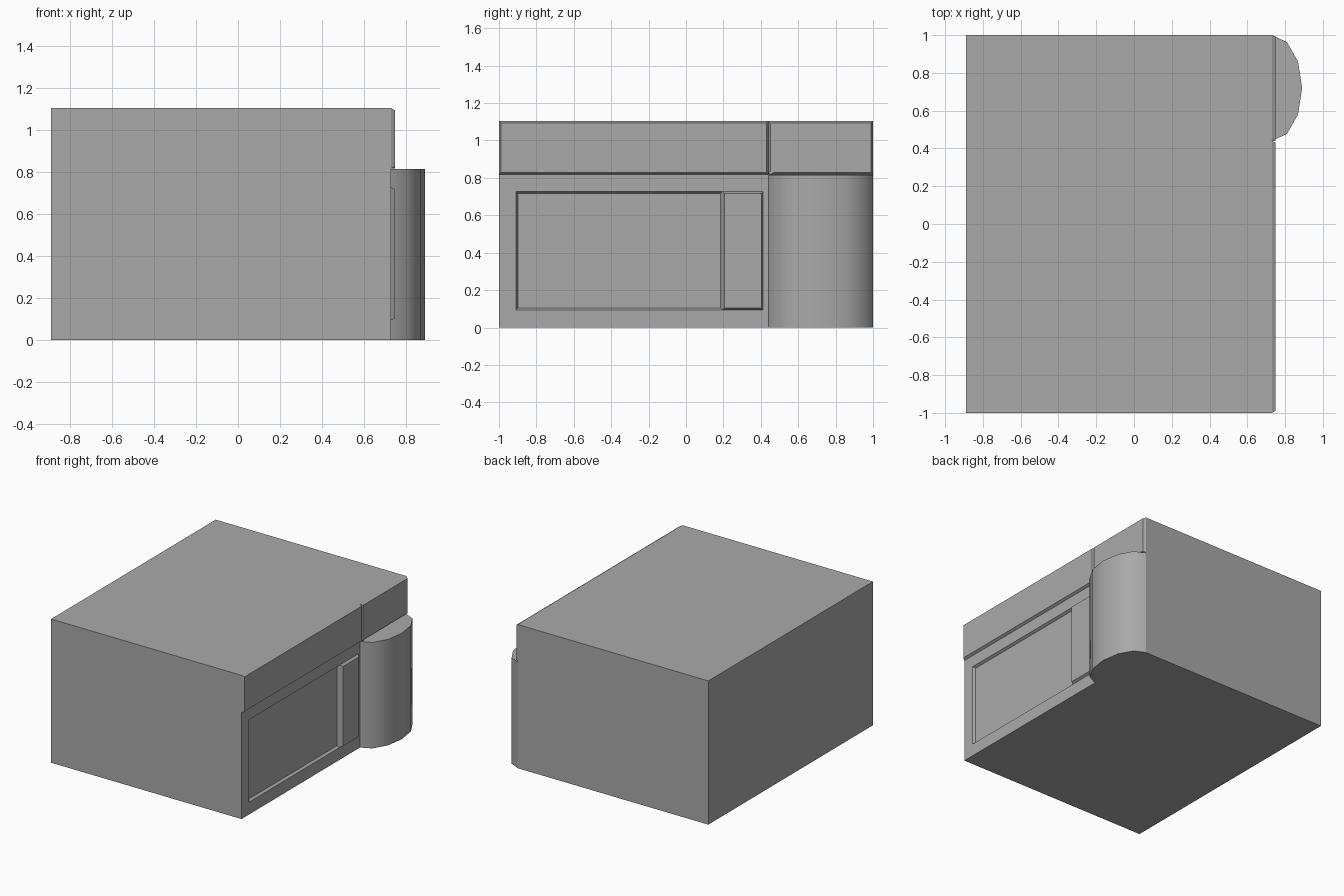
import bpy, bmesh, math
from mathutils import Vector

if "Cube" in bpy.data.objects:
    bpy.data.objects.remove(bpy.data.objects["Cube"])

X0, X1, TOP = -0.89, 0.73, 1.105
BAY_Y, BAY_TOP = 0.44, 0.815

# Mid grey paint shared by all parts
grey = bpy.data.materials.new("mid_grey")
grey.diffuse_color = (0.4, 0.4, 0.4, 1)
grey.use_nodes = True
grey.node_tree.nodes["Principled BSDF"].inputs["Base Color"].default_value = grey.diffuse_color


def make_object(name, bm):
    bmesh.ops.recalc_face_normals(bm, faces=bm.faces[:])
    mesh = bpy.data.meshes.new(name)
    bm.to_mesh(mesh)
    bm.free()
    mesh.materials.append(grey)
    obj = bpy.data.objects.new(name, mesh)
    bpy.context.collection.objects.link(obj)
    return obj


def split(bm, face, axis, value):
    """Cut one face along an axis; return (lower, upper) halves."""
    co, no = Vector(), Vector()
    co[axis], no[axis] = value, 1
    geom = [face] + face.edges[:] + face.verts[:]
    res = bmesh.ops.bisect_plane(bm, geom=geom, plane_co=co, plane_no=no)
    halves = [f for f in res['geom'] if isinstance(f, bmesh.types.BMFace)]
    halves.sort(key=lambda f: f.calc_center_median()[axis])
    return halves


# Main body block
bm = bmesh.new()
bmesh.ops.create_cube(bm, size=1)
for v in bm.verts:
    v.co = (X1 if v.co.x > 0 else X0, v.co.y * 2, TOP if v.co.z > 0 else 0)
bm.normal_update()
side = max(bm.faces, key=lambda f: f.calc_center_median().x)

# Lay out the panels on the right side
lower, upper = split(bm, side, 2, 0.818)
upper_panels = split(bm, upper, 1, BAY_Y)
lower, behind_bay = split(bm, lower, 1, BAY_Y)
_, lower = split(bm, lower, 2, 0.095)
lower, _ = split(bm, lower, 2, 0.728)
_, lower = split(bm, lower, 1, -0.91)
lower, _ = split(bm, lower, 1, 0.413)
window, door = split(bm, lower, 1, 0.195)

# Raised panels and recessed window, all with sloped rims
bm.normal_update()
for f, depth in [(upper_panels[0], 0.019), (upper_panels[1], 0.019),
                 (door, 0.019), (window, -0.019)]:
    bmesh.ops.inset_individual(bm, faces=[f], thickness=0.0105, depth=depth,
                               use_even_offset=True)
make_object("body", bm)

# Rounded bay at the back corner: half ellipse with six sides
bm = bmesh.new()
profile = []
for i in range(7):
    a = math.radians(-90 + 30 * i)
    profile.append((X1 + 0.16 * math.cos(a), 0.72 + 0.28 * math.sin(a)))
low = [bm.verts.new((x, y, 0)) for x, y in profile]
high = [bm.verts.new((x, y, BAY_TOP)) for x, y in profile]
bm.faces.new(low[::-1])
bm.faces.new(high)
for i in range(6):
    bm.faces.new((low[i], low[i + 1], high[i + 1], high[i]))
bay = make_object("rounded_bay", bm)
bpy.context.view_layer.objects.active = bay
bay.select_set(True)
bpy.ops.object.shade_smooth_by_angle(angle=math.radians(45))
